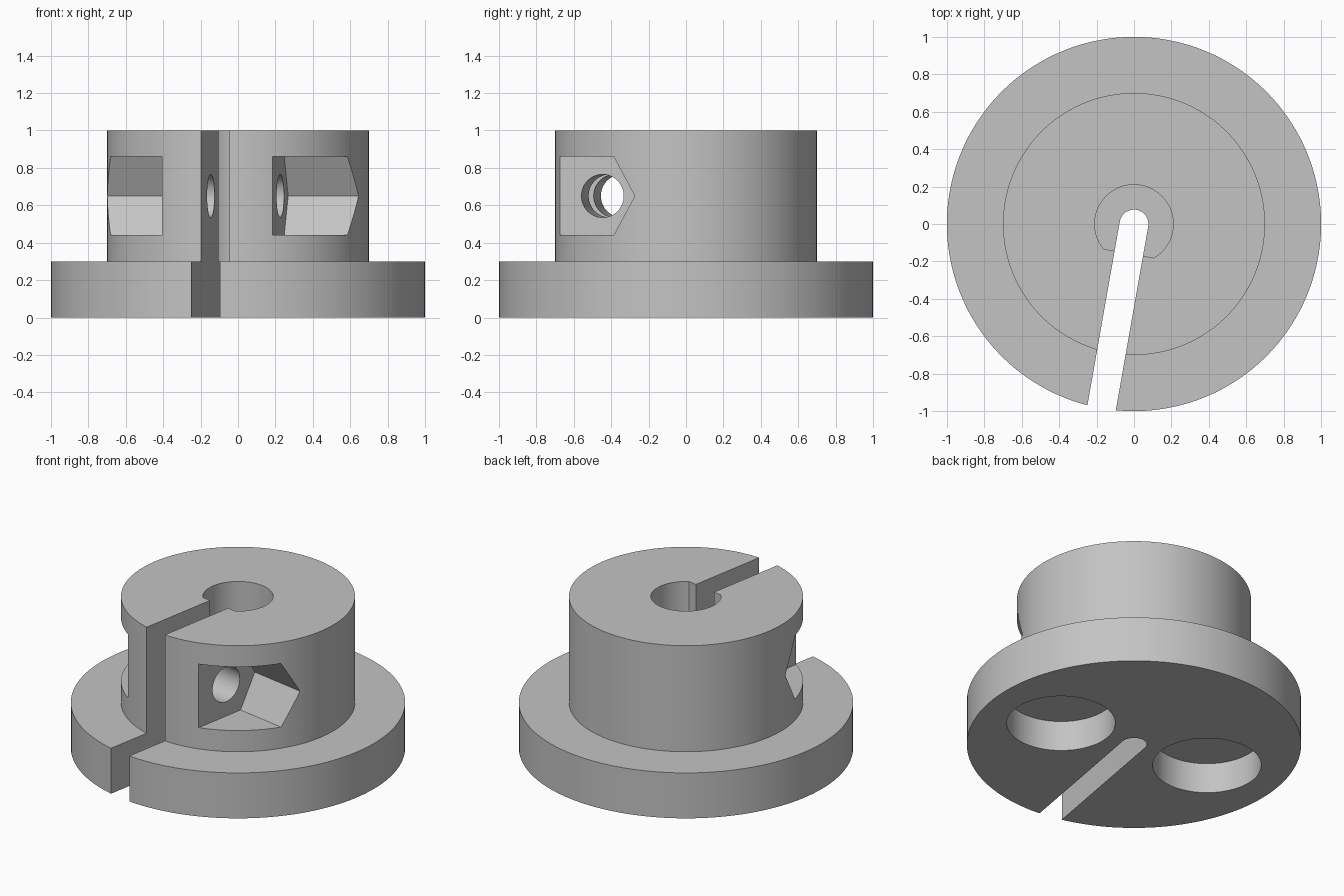
import bpy, bmesh
from math import sin, cos, pi, radians, asin, degrees
from mathutils import Matrix, Vector

cube = bpy.data.objects.get("Cube")
if cube:
    bpy.data.objects.remove(cube, do_unlink=True)

grey = bpy.data.materials.new("plain grey")
grey.use_nodes = True
COLOUR = (0.55, 0.55, 0.55, 1)
grey.diffuse_color = COLOUR
grey.node_tree.nodes["Principled BSDF"].inputs["Base Color"].default_value = COLOUR


def make_object(name, bm):
    bmesh.ops.recalc_face_normals(bm, faces=bm.faces)
    mesh = bpy.data.meshes.new(name)
    bm.to_mesh(mesh)
    bm.free()
    mesh.materials.append(grey)
    obj = bpy.data.objects.new(name, mesh)
    bpy.context.collection.objects.link(obj)
    return obj


def arc(radius, start, end, steps, cx=0, cy=0):
    """Points along an arc, angles in degrees."""
    angles = [radians(start + (end - start) * i / steps) for i in range(steps + 1)]
    return [(cx + radius * cos(a), cy + radius * sin(a)) for a in angles]


def prism(name, outline, low, high, axis="Z"):
    """Extrude an outline along Z (points are x, y) or X (points are y, z)."""
    bm = bmesh.new()

    def place(a, b, h):
        return bm.verts.new((a, b, h) if axis == "Z" else (h, a, b))

    bottom = [place(a, b, low) for a, b in outline]
    top = [place(a, b, high) for a, b in outline]
    bm.faces.new(bottom)
    bm.faces.new(top)
    for i in range(len(outline)):
        j = (i + 1) % len(outline)
        bm.faces.new((bottom[i], bottom[j], top[j], top[i]))
    return make_object(name, bm)


def lathe(name, profile, steps):
    """Revolve a radius/height profile about Z."""
    bm = bmesh.new()
    verts = [bm.verts.new((r, 0, z)) for r, z in profile]
    edges = [bm.edges.new(pair) for pair in zip(verts, verts[1:])]
    bmesh.ops.spin(bm, geom=verts + edges, cent=(0, 0, 0), axis=(0, 0, 1),
                   angle=2 * pi, steps=steps)
    bmesh.ops.remove_doubles(bm, verts=bm.verts, dist=1e-4)
    # Merge the end triangles into flat caps
    for z in (profile[0][1], profile[-1][1]):
        cap = [f for f in bm.faces if all(abs(v.co.z - z) < 1e-4 for v in f.verts)]
        bmesh.ops.dissolve_faces(bm, faces=cap, use_verts=True)
    return make_object(name, bm)


def cut(target, cutter):
    cutter.hide_render = True
    mod = target.modifiers.new("cut", "BOOLEAN")
    mod.operation = "DIFFERENCE"
    mod.solver = "EXACT"
    mod.object = cutter
    bpy.context.view_layer.objects.active = target
    bpy.ops.object.modifier_apply(modifier=mod.name)
    bpy.data.objects.remove(cutter, do_unlink=True)


# Wide base flange with a narrower clamping collar above
body = lathe("slotted_collar",
             [(0, 0), (1, 0), (1, 0.3), (0.7, 0.3), (0.7, 1), (0, 1)], 144)

# Shaft bore with one flat side, ending at the flange
BORE, FLAT = 0.21, 0.16
tilt = degrees(asin(FLAT / BORE))
cut(body, prism("bore_cutter", arc(BORE, -tilt, 180 + tilt, 64), 0.3, 1.1))

# Radial slot with a rounded end, open at the rim
SLOT = 0.077
cut(body, prism("slot_cutter",
                arc(SLOT, 0, 180, 24) + [(-SLOT, -1.2), (SLOT, -1.2)], -0.1, 1.1))

# Clamping screw hole across the slot
SCREW_Y, SCREW_Z = -0.4, 0.65
cut(body, prism("screw_cutter",
                arc(0.115, 0, 360, 48, SCREW_Y, SCREW_Z)[:-1], -0.62, 0.62, "X"))

# Nut pockets: half a hexagon inwards, open outwards
HALF = 0.21
SIDE = HALF / cos(radians(30))
pocket = [(-0.9, SCREW_Z - HALF), (SCREW_Y + SIDE / 2, SCREW_Z - HALF),
          (SCREW_Y + SIDE, SCREW_Z),
          (SCREW_Y + SIDE / 2, SCREW_Z + HALF), (-0.9, SCREW_Z + HALF)]

# Each side gets a nut pocket and a round recess underneath
for side in (-1, 1):
    low, high = sorted((side * 0.3, side * 1.0))
    cut(body, prism("nut_pocket_cutter", pocket, low, high, "X"))
    cut(body, prism("recess_cutter",
                    arc(0.325, 0, 360, 72, side * 0.504, 0)[:-1], -0.1, 0.2))

# Turn the slot slightly off the front
body.data.transform(Matrix.Rotation(radians(-10), 4, "Z"))

bpy.ops.object.select_all(action="DESELECT")
body.select_set(True)
bpy.context.view_layer.objects.active = body
bpy.ops.object.shade_smooth_by_angle(angle=radians(25))
